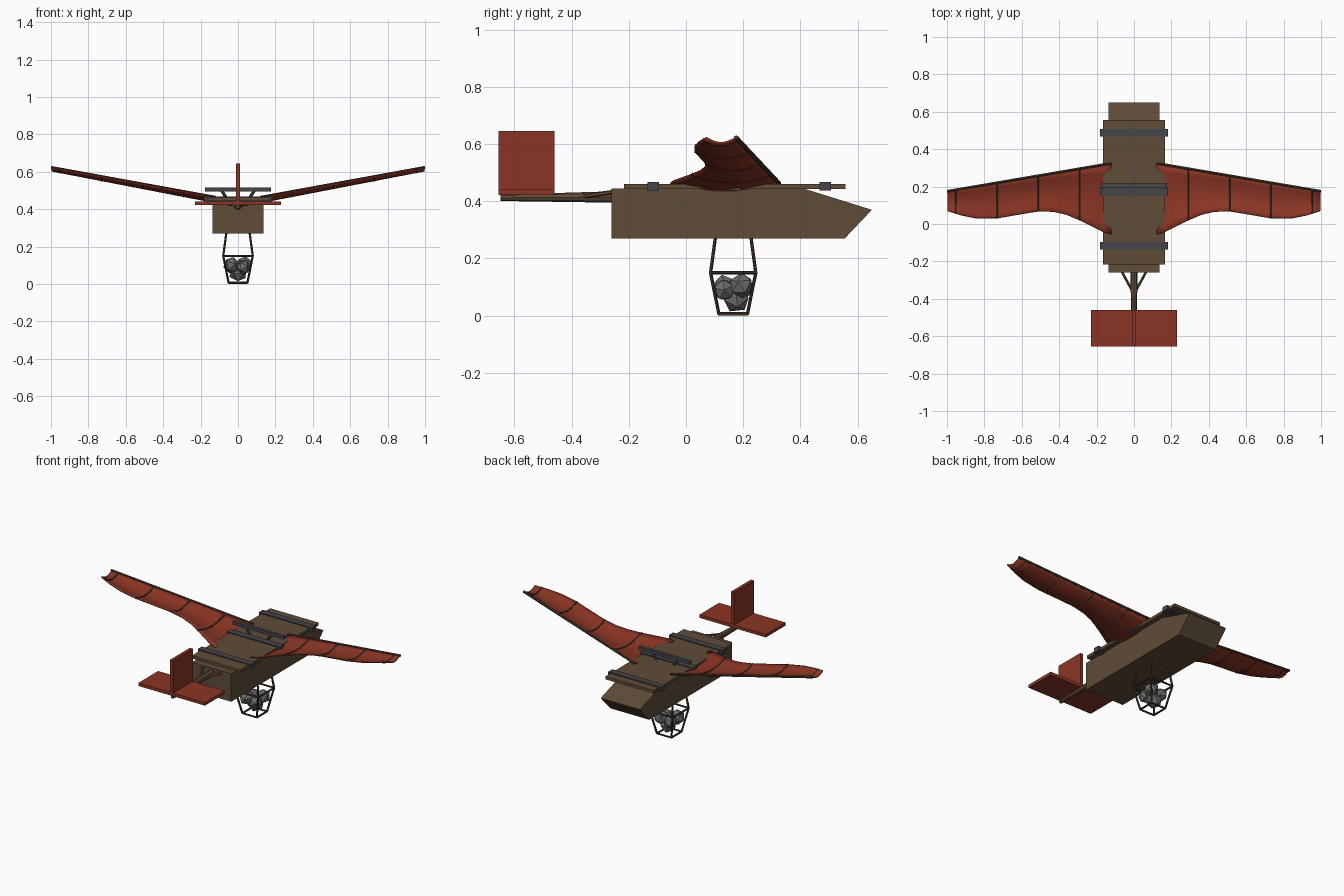
import bpy, bmesh, random
from math import sin, pi
from mathutils import Vector, Matrix

random.seed(4)
cube = bpy.data.objects.get("Cube")
if cube:
    bpy.data.objects.remove(cube, do_unlink=True)


def material(name, r, g, b):
    m = bpy.data.materials.new(name)
    m.use_nodes = True
    m.diffuse_color = (r, g, b, 1)
    bsdf = next(n for n in m.node_tree.nodes if n.type == 'BSDF_PRINCIPLED')
    bsdf.inputs["Base Color"].default_value = (r, g, b, 1)
    return m


WOOD = material("brown wood", 0.115, 0.072, 0.04)
DARK = material("dark wood", 0.06, 0.038, 0.022)
RED = material("red canvas", 0.26, 0.036, 0.018)
IRON = material("dark iron", 0.06, 0.06, 0.07)
STONE = material("grey stone", 0.15, 0.15, 0.15)


def finish(name, bm, mat):
    bmesh.ops.recalc_face_normals(bm, faces=bm.faces)
    mesh = bpy.data.meshes.new(name)
    bm.to_mesh(mesh)
    bm.free()
    mesh.materials.append(mat)
    obj = bpy.data.objects.new(name, mesh)
    bpy.context.collection.objects.link(obj)
    return obj


def box(name, lo, hi, mat):
    lo, hi = Vector(lo), Vector(hi)
    bm = bmesh.new()
    place = Matrix.Translation((lo + hi) / 2) @ Matrix.Diagonal((*(hi - lo), 1))
    bmesh.ops.create_cube(bm, size=1, matrix=place)
    return finish(name, bm, mat)


def add_rod(bm, a, b, r1, r2=None, sides=6):
    a, b = Vector(a), Vector(b)
    d = b - a
    place = Matrix.Translation((a + b) / 2) @ d.to_track_quat('Z', 'Y').to_matrix().to_4x4()
    bmesh.ops.create_cone(bm, cap_ends=True, segments=sides, radius1=r1,
                          radius2=r2 or r1, depth=d.length, matrix=place)


def rods(name, pairs, radius, mat, end_radius=None, sides=6):
    bm = bmesh.new()
    for a, b in pairs:
        add_rod(bm, a, b, radius, end_radius, sides)
    return finish(name, bm, mat)


# Hull: side profile extruded across the width
profile = [(-0.26, 0.27), (0.555, 0.27), (0.65, 0.37), (0.41, 0.445), (-0.26, 0.445)]
bm = bmesh.new()
side = bm.faces.new([bm.verts.new((-0.135, y, z)) for y, z in profile])
grown = bmesh.ops.extrude_face_region(bm, geom=[side])
bmesh.ops.translate(bm, vec=(0.27, 0, 0),
                    verts=[g for g in grown["geom"] if isinstance(g, bmesh.types.BMVert)])
finish("hull", bm, WOOD)

# Deck and its cross bars
box("deck", (-0.167, -0.217, 0.443), (0.167, 0.557, 0.461), WOOD)
for label, y in (("rear", -0.115), ("middle", 0.172), ("front", 0.487)):
    box(label + "_cross_bar", (-0.183, y - 0.02, 0.438), (0.183, y + 0.02, 0.467), IRON)
box("raised_bar", (-0.176, 0.196, 0.495), (0.176, 0.216, 0.515), IRON)
rods("raised_bar_struts",
     [((s * 0.055, 0.206, 0.45), (s * 0.09, 0.206, 0.502)) for s in (-1, 1)], 0.008, IRON)

# Wings: sagging canvas between a straight spar and a scalloped trailing edge
ROOT = 0.12
trailing = [(0.12, -0.055), (0.16, -0.045), (0.22, -0.015), (0.29, 0.02), (0.36, 0.05),
            (0.43, 0.066), (0.51, 0.068), (0.62, 0.05), (0.73, 0.031), (0.84, 0.03),
            (0.92, 0.046), (0.996, 0.07)]


def trail_y(x):
    for (x0, y0), (x1, y1) in zip(trailing, trailing[1:]):
        if x <= x1:
            return y0 + (y1 - y0) * (x - x0) / (x1 - x0)
    return trailing[-1][1]


def wing_point(s, x, t, lift=0.0):
    u = (x - ROOT) / (1 - ROOT)
    lead = 0.325 - 0.15 * u
    sag = (0.028 - 0.01 * u) * sin(pi * t)
    return Vector((s * x, lead + (trail_y(x) - lead) * t, 0.463 + 0.16 * u - sag + lift))


STEPS = 8
for s, label in ((1, "left"), (-1, "right")):
    bm = bmesh.new()
    grid = [[bm.verts.new(wing_point(s, x, i / STEPS)) for i in range(STEPS + 1)]
            for x, _ in trailing]
    for a, b in zip(grid, grid[1:]):
        for i in range(STEPS):
            bm.faces.new((a[i], a[i + 1], b[i + 1], b[i]))
    wing = finish(label + "_wing_canvas", bm, RED)
    solid = wing.modifiers.new("thickness", 'SOLIDIFY')
    solid.thickness = 0.006
    solid.offset = 0
    for poly in wing.data.polygons:
        poly.use_smooth = True
    rods(label + "_wing_spar", [(wing_point(s, ROOT, 0), wing_point(s, 0.999, 0))], 0.008, DARK)
    ribs = []
    for x in (0.29, 0.51, 0.73, 0.955):
        pts = [wing_point(s, x, i / STEPS, 0.001) for i in range(STEPS + 1)]
        ribs += list(zip(pts, pts[1:]))
    rods(label + "_wing_ribs", ribs, 0.006, DARK)

# Tail: boom, braces, fin and tailplane
rods("tail_boom", [((0, -0.25, 0.415), (0, -0.648, 0.412))], 0.02, WOOD, 0.011, 8)
rods("tail_braces",
     [((s * 0.065, -0.255, 0.432), (0, -0.375, 0.415)) for s in (-1, 1)], 0.008, WOOD)
box("tailplane", (-0.23, -0.655, 0.422), (0.23, -0.46, 0.441), RED)
box("tail_fin", (-0.01, -0.655, 0.43), (0.01, -0.46, 0.645), RED)

# Hanging basket: square rings joined by corner rods
CY = 0.165


def ring(half, z):
    return [(sx * half, CY + sy * half, z) for sx, sy in ((-1, -1), (1, -1), (1, 1), (-1, 1))]


top, rim, base = ring(0.062, 0.275), ring(0.079, 0.15), ring(0.05, 0.006)
frame = list(zip(top, rim)) + list(zip(rim, base))
for loop in (rim, base):
    frame += list(zip(loop, loop[1:] + loop[:1]))
rods("basket_frame", frame, 0.006, DARK)

# Stones in the basket
for n, (x, y, z, r) in enumerate([(0.0, 0.01, 0.06, 0.05), (-0.035, -0.03, 0.1, 0.045),
                                  (0.035, 0.03, 0.105, 0.045), (0.03, -0.032, 0.09, 0.04),
                                  (-0.03, 0.034, 0.095, 0.04)]):
    bm = bmesh.new()
    turn = Matrix.Rotation(random.uniform(0, pi), 4, Vector((1, n, 0.5)))
    bmesh.ops.create_icosphere(bm, subdivisions=1, radius=r,
                               matrix=Matrix.Translation((x, CY + y, z)) @ turn)
    finish("stone_%d" % (n + 1), bm, STONE)
